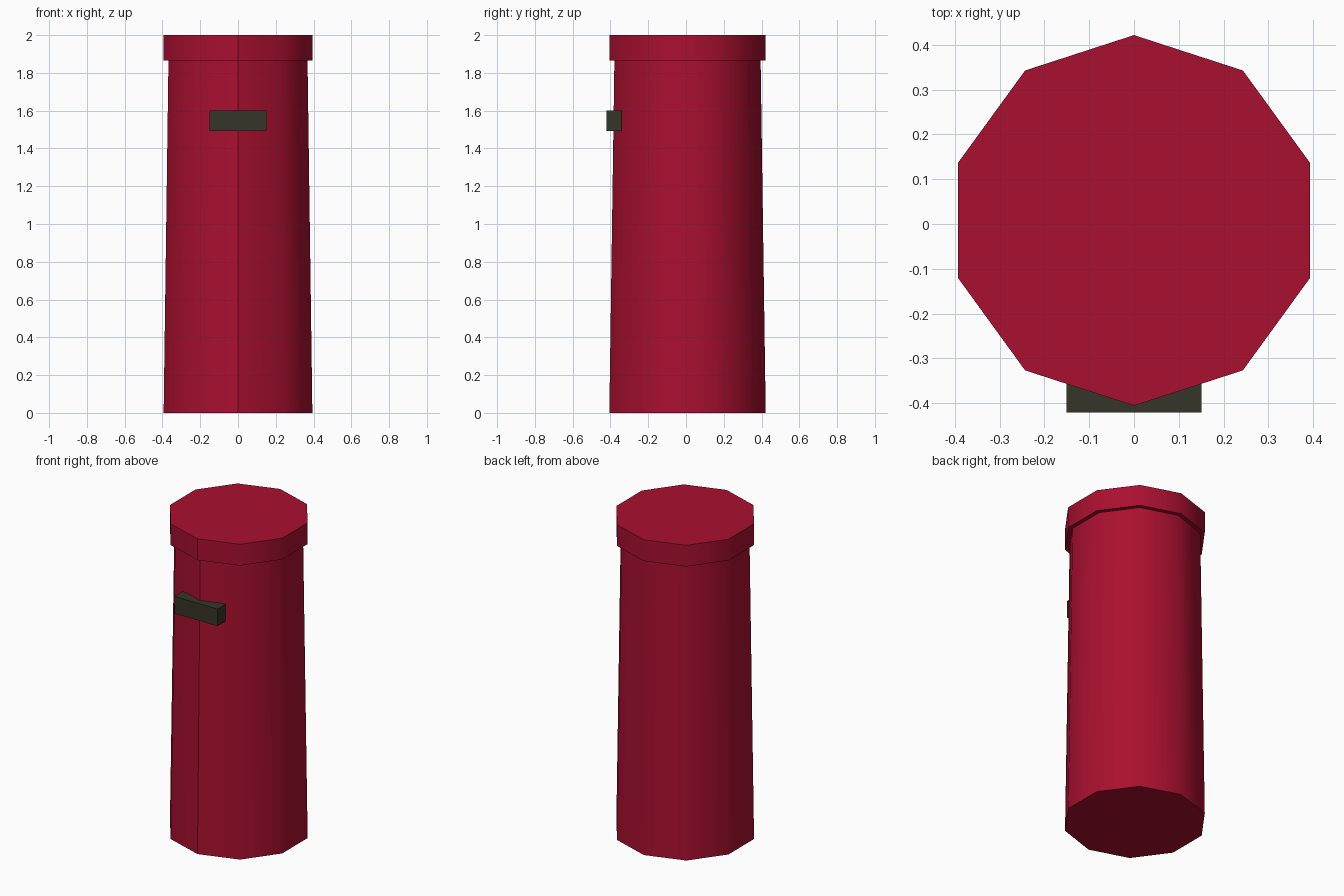
import bpy, bmesh, math

if "Cube" in bpy.data.objects:
    bpy.data.objects.remove(bpy.data.objects["Cube"])

SIDES = 10
CENTRE_Y = 0.008


def material(name, rgb):
    m = bpy.data.materials.new(name)
    m.diffuse_color = (*rgb, 1)
    m.use_nodes = True
    m.node_tree.nodes["Principled BSDF"].inputs["Base Color"].default_value = m.diffuse_color
    return m


red = material("crimson", (0.40, 0.005, 0.029))
dark = material("dark olive", (0.036, 0.036, 0.021))


def finish(name, bm, mat):
    bmesh.ops.recalc_face_normals(bm, faces=bm.faces[:])
    mesh = bpy.data.meshes.new(name)
    bm.to_mesh(mesh)
    bm.free()
    mesh.materials.append(mat)
    obj = bpy.data.objects.new(name, mesh)
    bpy.context.collection.objects.link(obj)
    return obj


def drum(name, r_low, r_high, z_low, z_high):
    """Ten-sided smooth drum with flat ends and a sharp seam down the front."""
    bm = bmesh.new()
    rings = []
    for r, z in ((r_low, z_low), (r_high, z_high)):
        ring = []
        for i in range(SIDES):
            a = -math.pi / 2 + 2 * math.pi * i / SIDES
            ring.append(bm.verts.new((r * math.cos(a), CENTRE_Y + r * math.sin(a), z)))
        rings.append(ring)
    low, high = rings
    for i in range(SIDES):
        j = (i + 1) % SIDES
        bm.faces.new((low[i], low[j], high[j], high[i])).smooth = True
    for ring in rings:
        cap = bm.faces.new(ring)
        for e in cap.edges:
            e.smooth = False
    bm.edges.get((low[0], high[0])).smooth = False
    return finish(name, bm, red)


# Tapered pillar and overhanging lid
drum("pillar_body", 0.414, 0.387, 0, 1.87)
drum("pillar_lid", 0.414, 0.414, 1.865, 2.0)

# Slot block on the front
bm = bmesh.new()
bmesh.ops.create_cube(bm, size=1)
bmesh.ops.scale(bm, vec=(0.302, 0.08, 0.108), verts=bm.verts[:])
bmesh.ops.translate(bm, vec=(0, -0.381, 1.546), verts=bm.verts[:])
finish("letter_slot", bm, dark)
